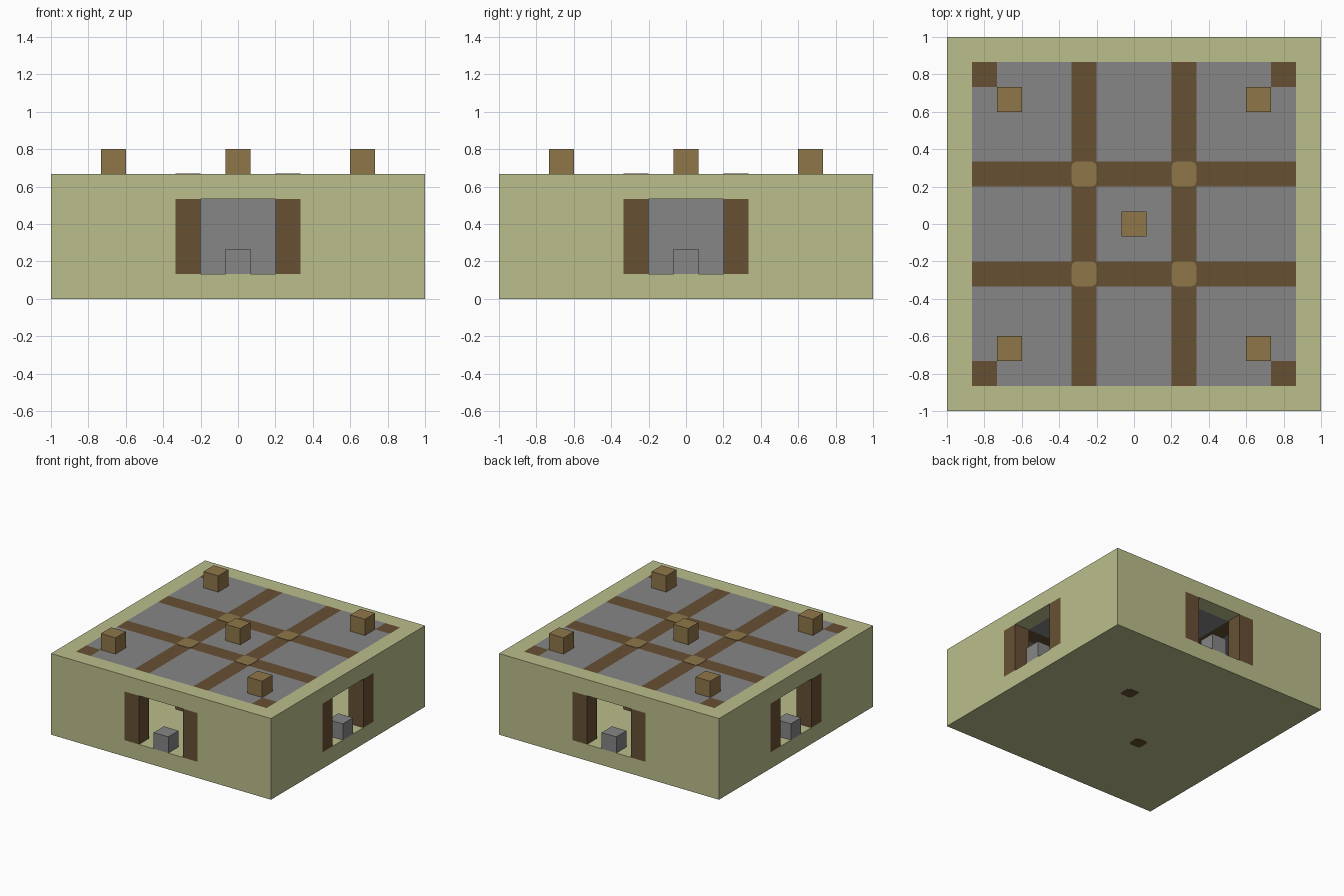
import bpy, bmesh, math
from mathutils import Matrix, Vector

cube = bpy.data.objects.get("Cube")
if cube:
    bpy.data.objects.remove(cube, do_unlink=True)

U = 2 / 15                       # one building block
FLOOR, CEIL, TOP = U, 4 * U, 5 * U
INNER = 6.5 * U                  # inside face of the outer walls


def linear(v):
    v /= 255
    return v / 12.92 if v <= 0.04045 else ((v + 0.055) / 1.055) ** 2.4


def material(name, *rgb):
    m = bpy.data.materials.new(name)
    m.use_nodes = True
    col = [linear(c) for c in rgb] + [1]
    m.diffuse_color = col
    m.node_tree.nodes["Principled BSDF"].inputs["Base Color"].default_value = col
    return m


SAND = material("pale_green_stone", 187, 190, 139)
GREY = material("grey_stone", 134, 134, 134)
LOG = material("dark_log", 103, 80, 51)
PLANK = material("light_wood", 143, 119, 74)


def finish(name, bm, *mats):
    me = bpy.data.meshes.new(name)
    bm.to_mesh(me)
    bm.free()
    for m in mats:
        me.materials.append(m)
    ob = bpy.data.objects.new(name, me)
    bpy.context.collection.objects.link(ob)
    return ob


def box(name, lo, hi, mat, turn=0):
    """Box between two corners, turned about the centre by quarter turns."""
    lo, hi = Vector(lo), Vector(hi)
    bm = bmesh.new()
    bmesh.ops.create_cube(bm, size=1, matrix=Matrix.Translation((lo + hi) / 2)
                          @ Matrix.Diagonal((*(hi - lo), 1)))
    bmesh.ops.rotate(bm, verts=bm.verts, matrix=Matrix.Rotation(turn * math.pi / 2, 3, "Z"))
    return finish(name, bm, mat)


def block(name, x, y, z0, z1, mat):
    h = U / 2
    return box(name, (x - h, y - h, z0), (x + h, y + h, z1), mat)


def plate(name, x, y, z, half, cut, mat):
    """Thin square plate with clipped corners."""
    bm = bmesh.new()
    bmesh.ops.create_cube(bm, size=1, matrix=Matrix.Translation((x, y, z))
                          @ Matrix.Diagonal((2 * half, 2 * half, 0.006, 1)))
    upright = [e for e in bm.edges if abs(e.verts[0].co.z - e.verts[1].co.z) > 0.003]
    bmesh.ops.bevel(bm, geom=upright, offset=cut, segments=2, profile=0.5, affect="EDGES")
    return finish(name, bm, mat)


# Floor slab
box("floor_slab", (-1, -1, 0), (1, 1, FLOOR), SAND)

# Four identical sides: wall, doorway with log jambs, lintel, doorstep, core wall
door, gap = 2.5 * U, 1.5 * U
for k, side in enumerate(("front", "left", "back", "right")):
    for part, x0, x1, z0, z1, mat in (
            ("wall_a", -1, -door, FLOOR, CEIL, SAND),
            ("wall_b", door, INNER, FLOOR, CEIL, SAND),
            ("jamb_a", -door, -gap, FLOOR, CEIL, LOG),
            ("jamb_b", gap, door, FLOOR, CEIL, LOG),
            ("lintel", -1, INNER, CEIL, TOP, SAND),
            ("doorstep", -U / 2, U / 2, FLOOR, 2 * U, GREY)):
        box(f"{side}_{part}", (x0, -1, z0), (x1, -INNER, z1), mat, k)
    box(f"{side}_core_wall", (-gap, -door, FLOOR), (gap, -gap, CEIL), GREY, k)

# Roof slab on a block grid; beams and corner posts coloured by cell
bm = bmesh.new()
bmesh.ops.create_grid(bm, x_segments=13, y_segments=13, size=INNER)
bmesh.ops.translate(bm, verts=bm.verts, vec=(0, 0, TOP))
for f in bm.faces:
    c = f.calc_center_median()
    i, j = abs(round(c.x / U)), abs(round(c.y / U))
    f.material_index = 1 if 2 in (i, j) or (i == 6 and j == 6) else 0
under = bmesh.ops.duplicate(bm, geom=bm.verts[:] + bm.edges[:] + bm.faces[:])["geom"]
bmesh.ops.translate(bm, verts=[g for g in under if isinstance(g, bmesh.types.BMVert)],
                    vec=(0, 0, -U))
bmesh.ops.reverse_faces(bm, faces=[g for g in under if isinstance(g, bmesh.types.BMFace)])
finish("roof", bm, GREY, LOG)

# Posts, beam crossings and roof blocks in each quadrant
for sx in (-1, 1):
    for sy in (-1, 1):
        tag = f"{'left' if sx > 0 else 'right'}_{'back' if sy > 0 else 'front'}"
        x, y = 2 * U * sx, 2 * U * sy
        block(f"inner_post_{tag}", x, y, FLOOR, CEIL, LOG)
        block(f"corner_post_{tag}", 3 * x, 3 * y, FLOOR, CEIL, LOG)
        block(f"roof_block_{tag}", 5 * U * sx, 5 * U * sy, TOP, TOP + U, PLANK)
        plate(f"beam_crossing_{tag}", x, y, TOP, U / 2, 0.025, PLANK)
        if sx == sy:
            plate(f"post_foot_{tag}", x, y, 0.001, 0.052, 0.02, LOG)
block("roof_block_centre", 0, 0, TOP, TOP + U, PLANK)
